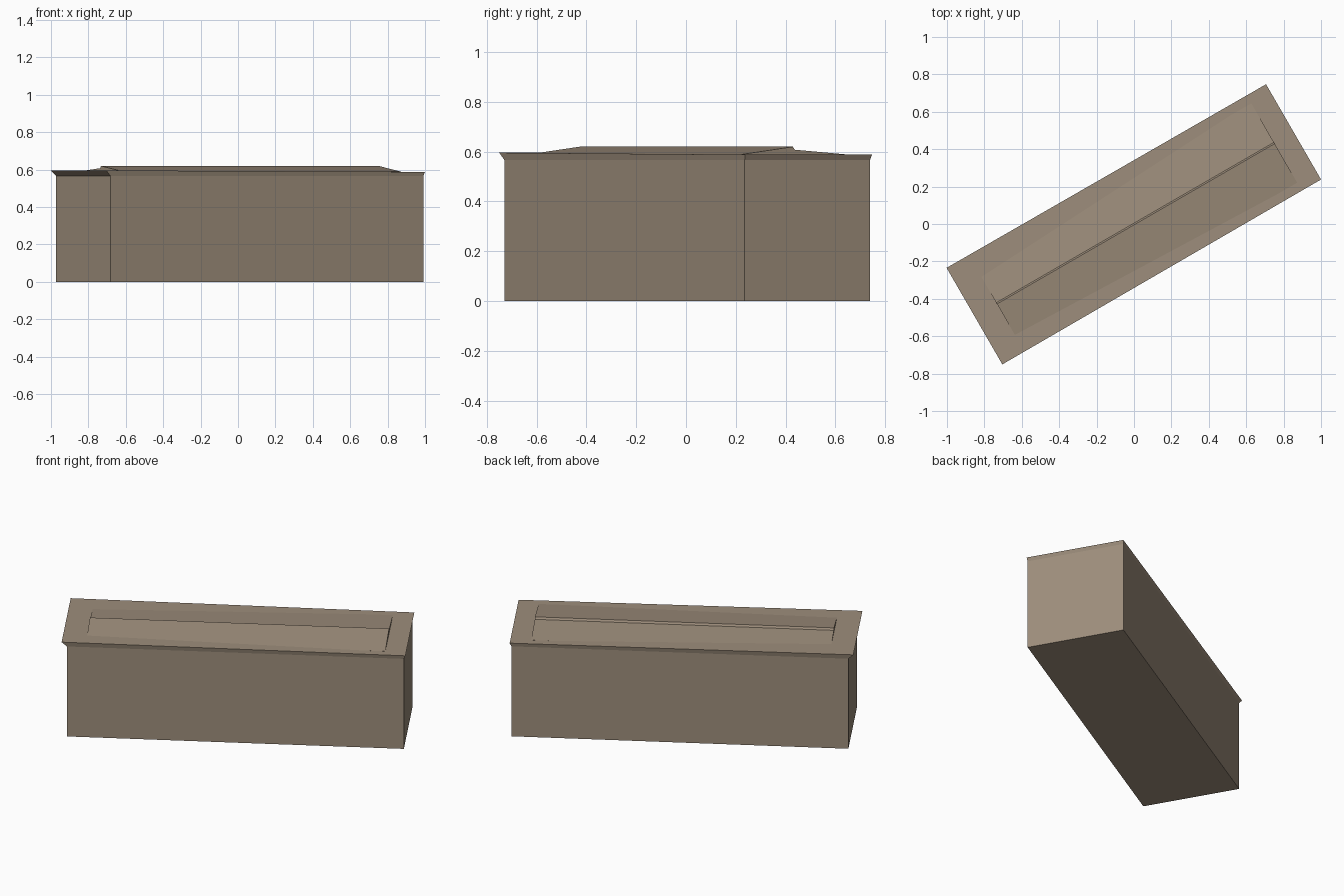
import bpy, math
from mathutils import Matrix

if "Cube" in bpy.data.objects:
    bpy.data.objects.remove(bpy.data.objects["Cube"])

TURN = Matrix.Rotation(math.radians(30), 4, 'Z')

mat = bpy.data.materials.new("brown_wall")
mat.diffuse_color = (0.34, 0.27, 0.20, 1)
mat.use_nodes = True
mat.node_tree.nodes["Principled BSDF"].inputs["Base Color"].default_value = mat.diffuse_color


def loft(name, ring_a, ring_b):
    """Closed solid between two matching rings, turned to the building's angle."""
    n = len(ring_a)
    faces = [tuple(reversed(range(n))), tuple(range(n, 2 * n))]
    faces += [(i, (i + 1) % n, n + (i + 1) % n, n + i) for i in range(n)]
    mesh = bpy.data.meshes.new(name)
    mesh.from_pydata(ring_a + ring_b, [], faces)
    mesh.transform(TURN)
    mesh.materials.append(mat)
    obj = bpy.data.objects.new(name, mesh)
    bpy.context.collection.objects.link(obj)
    return obj


def rect(u0, u1, w0, w1, z0, z1):
    """Rectangle from u0 to u1 with its own half width and height at each end."""
    return [(u0, -w0, z0), (u1, -w1, z1), (u1, w1, z1), (u0, w0, z0)]


# Box walls
loft("walls", rect(-0.956, 0.976, 0.291, 0.291, 0, 0),
     rect(-0.956, 0.976, 0.291, 0.291, 0.567, 0.567))

# Flared eave, slightly higher at the left end
loft("eave_rim", rect(-0.956, 0.976, 0.291, 0.291, 0.567, 0.567),
     rect(-0.985, 0.985, 0.298, 0.294, 0.596, 0.588))

# Low stepped gable: front slope stands a little above the back slope
profile = [(-0.245, 0.575), (0.245, 0.575), (0.245, 0.589),
           (0.004, 0.608), (-0.004, 0.62), (-0.245, 0.589)]
loft("gable_roof", [(-0.848, v, z) for v, z in profile],
     [(0.866, v, z) for v, z in profile])

# Make all normals point outward
import bmesh
for obj in bpy.context.collection.objects:
    bm = bmesh.new()
    bm.from_mesh(obj.data)
    bmesh.ops.recalc_face_normals(bm, faces=bm.faces)
    bm.to_mesh(obj.data)
    bm.free()
